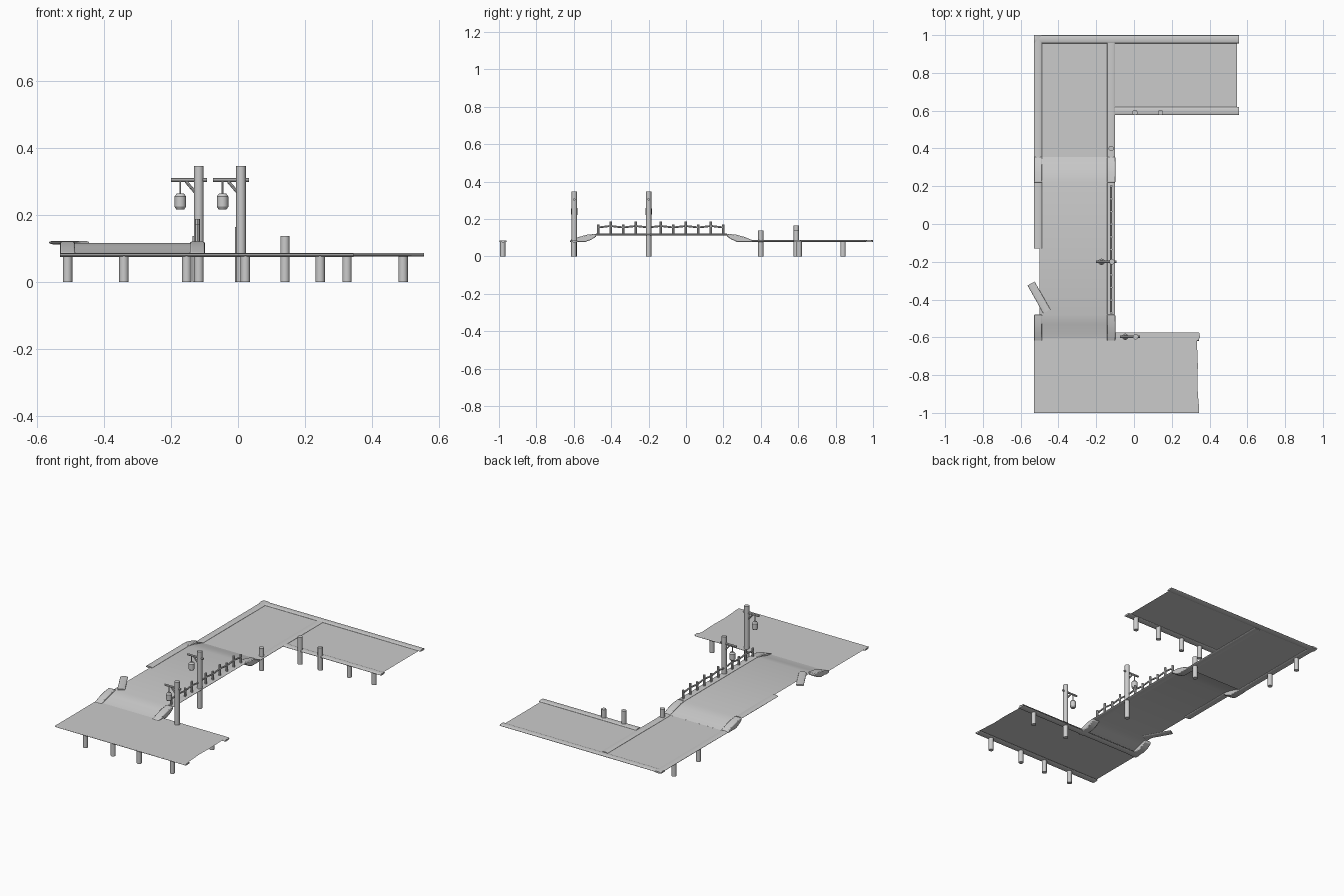
import bpy, bmesh, math
from mathutils import Vector

cube = bpy.data.objects.get("Cube")
if cube:
    bpy.data.objects.remove(cube)

wood = bpy.data.materials.new("weathered grey")
wood.use_nodes = True
GREY = (0.6, 0.6, 0.6, 1)
wood.diffuse_color = GREY
wood.node_tree.nodes["Principled BSDF"].inputs["Base Color"].default_value = GREY

DECK, BRIDGE = 0.082, 0.117      # walking heights
LEFT, RIGHT = -0.508, -0.121     # bridge beam centre lines


def finish(name, bm, smooth=True):
    mesh = bpy.data.meshes.new(name)
    bm.to_mesh(mesh)
    bm.free()
    mesh.materials.append(wood)
    ob = bpy.data.objects.new(name, mesh)
    bpy.context.collection.objects.link(ob)
    if smooth:
        bpy.ops.object.select_all(action='DESELECT')
        ob.select_set(True)
        bpy.context.view_layer.objects.active = ob
        bpy.ops.object.shade_smooth_by_angle(angle=math.radians(40))
    return ob


def rod(name, a, b, width, height=None, sides=12, taper=1.0):
    """Round or flattened bar from a to b."""
    a, b = Vector(a), Vector(b)
    bm = bmesh.new()
    bmesh.ops.create_cone(bm, cap_ends=True, segments=sides, radius1=width / 2,
                          radius2=width / 2 * taper, depth=(b - a).length)
    ob = finish(name, bm)
    ob.rotation_mode = 'QUATERNION'
    ob.rotation_quaternion = (b - a).to_track_quat('Z', 'Y')
    ob.location = (a + b) / 2
    if height:
        ob.scale.y = height / width
    return ob


def beam(name, a, b, z):
    return rod(name, (*a, z), (*b, z), 0.043, 0.011)


def sheet(name, outline, z):
    bm = bmesh.new()
    bm.faces.new([bm.verts.new((x, y, z)) for x, y in outline])
    return finish(name, bm, False)


def rect(x0, x1, y0, y1):
    return [(x0, y0), (x1, y0), (x1, y1), (x0, y1)]


def sweep_x(name, profile, x0, x1, closed):
    """Sweep a y-z profile across x, as an open strip or a solid."""
    bm = bmesh.new()
    a = [bm.verts.new((x0, y, z)) for y, z in profile]
    b = [bm.verts.new((x1, y, z)) for y, z in profile]
    n = len(profile)
    for i in range(n if closed else n - 1):
        j = (i + 1) % n
        bm.faces.new((a[i], b[i], b[j], a[j]))
    if closed:
        bm.faces.new(a)
        bm.faces.new(b[::-1])
        bmesh.ops.recalc_face_normals(bm, faces=bm.faces)
    return finish(name, bm)


# Front platform with a slightly ragged right end
sheet("front_platform_deck", [(-0.53, -1), (0.345, -1), (0.342, -0.95), (0.335, -0.85),
      (0.338, -0.75), (0.333, -0.62), (0.35, -0.6), (0.345, -0.575), (-0.53, -0.575)], 0.087)
for name, y in (("front_platform_outer_beam", -0.978), ("front_platform_inner_beam", -0.597)):
    beam(name, (-0.53, y), (0.345, y), 0.081)

# Back platform, its side walkway and edge beams
sheet("back_walkway_deck", rect(-0.5, -0.12, 0.35, 0.98), DECK)
sheet("back_platform_deck", rect(-0.12, 0.545, 0.6, 0.98), DECK)
beam("back_edge_beam", (-0.53, 0.978), (0.555, 0.978), DECK)
beam("back_platform_front_beam", (-0.1, 0.598), (0.555, 0.598), DECK)
beam("back_left_beam", (LEFT, 0.35), (LEFT, 1), DECK)
beam("back_inner_beam", (RIGHT, 0.35), (RIGHT, 0.957), DECK)

# Raised bridge deck with a ramp at each end
front_ramp = [(-0.62, 0.085), (-0.575, 0.092), (-0.53, 0.106), (-0.48, BRIDGE)]
back_ramp = [(0.22, BRIDGE), (0.275, 0.108), (0.32, 0.094), (0.355, 0.085)]
sweep_x("bridge_deck", front_ramp + back_ramp, -0.5, -0.13, False)

# Solid curved cheeks beside the ramps
cheeks = {
    "front": [(-0.62, 0.077), (-0.62, 0.087), (-0.575, 0.104), (-0.53, 0.116),
              (-0.48, 0.121), (-0.48, 0.106), (-0.51, 0.088), (-0.54, 0.077)],
    "back": [(0.22, 0.106), (0.22, 0.121), (0.27, 0.116), (0.315, 0.104),
             (0.355, 0.087), (0.355, 0.077), (0.275, 0.077), (0.245, 0.09)],
}
for end, profile in cheeks.items():
    for side, x in (("left", LEFT), ("right", RIGHT)):
        ob = sweep_x(f"{end}_{side}_ramp_cheek", profile, x - 0.022, x + 0.022, True)
        bev = ob.modifiers.new("rounded", 'BEVEL')
        bev.width, bev.segments = 0.004, 2

# Bridge edge beams, one broken with a loose piece
beam("bridge_right_beam", (RIGHT, -0.48), (RIGHT, 0.22), BRIDGE)
beam("bridge_left_beam", (LEFT, -0.13), (LEFT, 0.22), BRIDGE)
beam("broken_beam_piece", (-0.545, -0.315), (-0.462, -0.462), BRIDGE + 0.001)

# Handrail: posts of alternating height with slightly uneven rails between
COUNT, START, STEP = 11, -0.47, 0.067
for i in range(COUNT):
    y = START + i * STEP
    rod("handrail_post", (RIGHT, y, BRIDGE), (RIGHT, y, 0.188 if i % 2 else 0.172), 0.014, sides=8)
    if i < COUNT - 1:
        z0, z1 = (0.163, 0.155) if i % 2 else (0.155, 0.163)
        rod("handrail_bar", (RIGHT, y, z0), (RIGHT, y + STEP, z1), 0.010, sides=8)

# Supporting posts: short ones under the decks, tall ones rising past them
for x in (-0.34, -0.153, 0.022, 0.245):
    rod("front_support", (x, -0.98, 0), (x, -0.98, DECK), 0.028)
for x, y in ((0.245, -0.6), (LEFT, 0.605), (LEFT, 0.84), (0.325, 0.605), (0.492, 0.605)):
    rod("deck_support", (x, y, 0), (x, y, DECK), 0.028)
for x, y, top in ((RIGHT, 0.4, 0.138), (0.005, 0.59, 0.165), (0.14, 0.59, 0.138)):
    rod("mooring_post", (x, y, 0), (x, y, top), 0.028)

# Lantern posts
for x, y in ((-0.117, -0.2), (0.009, -0.597)):
    lamp = x - 0.055
    rod("lantern_post", (x, y, 0), (x, y, 0.347), 0.029)
    rod("lantern_arm", (x - 0.083, y, 0.305), (x + 0.024, y, 0.305), 0.012, sides=8)
    rod("lantern_brace", (x - 0.038, y, 0.3), (x - 0.008, y, 0.265), 0.009, sides=8)
    rod("lantern_hanger", (lamp, y, 0.262), (lamp, y, 0.303), 0.006, sides=6)
    rod("lantern_base", (lamp, y, 0.225), (lamp, y, 0.217), 0.034, taper=0.7)
    rod("lantern_body", (lamp, y, 0.225), (lamp, y, 0.256), 0.034)
    rod("lantern_cap", (lamp, y, 0.256), (lamp, y, 0.265), 0.034, taper=0.6)
